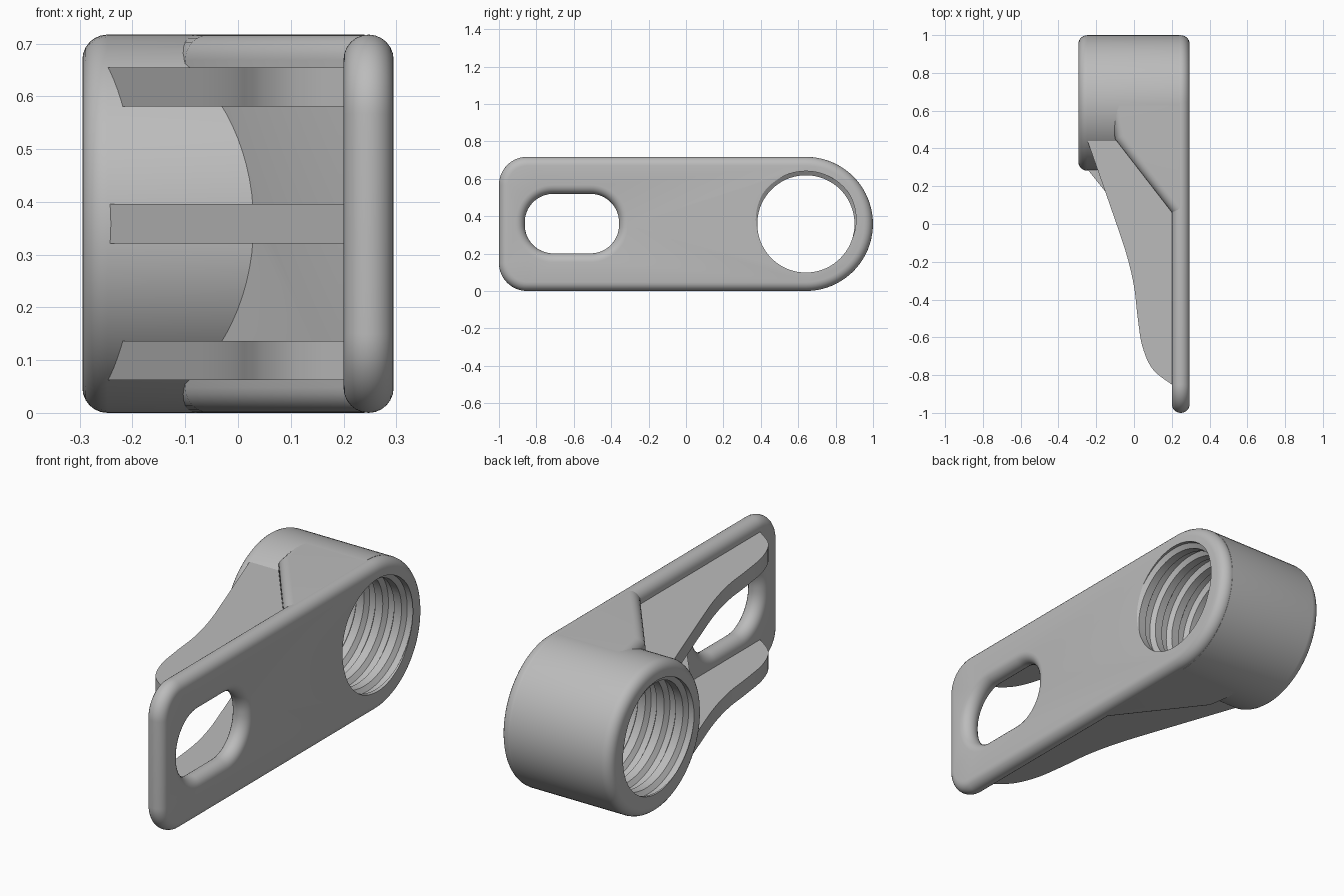
import bpy, bmesh
from math import sin, cos, pi, radians, floor

cube = bpy.data.objects.get("Cube")
if cube:
    bpy.data.objects.remove(cube, do_unlink=True)

H, R = 0.717, 0.3585            # height of the part, radius of the boss
BY, BORE = 0.641, 0.26          # boss centre, bore radius
XL, XR, F = 0.295, 0.2475, 0.0475   # outer x, plate mid-plane, edge round

grey = bpy.data.materials.new("plain_grey")
grey.use_nodes = True
COLOUR = (0.5, 0.5, 0.5, 1)
grey.diffuse_color = COLOUR
grey.node_tree.nodes["Principled BSDF"].inputs["Base Color"].default_value = COLOUR


def make_object(name, bm):
    bmesh.ops.recalc_face_normals(bm, faces=bm.faces)
    mesh = bpy.data.meshes.new(name)
    bm.to_mesh(mesh)
    bm.free()
    mesh.materials.append(grey)
    obj = bpy.data.objects.new(name, mesh)
    bpy.context.collection.objects.link(obj)
    return obj


def outline(corners, inset, steps=20):
    """Rounded outline from four (y, z, radius) corners, anticlockwise."""
    pts = []
    for q, (y, z, r) in enumerate(corners):
        for i in range(steps + 1):
            a = (q + i / steps) * pi / 2
            pts.append((y + (r - inset) * cos(a), z + (r - inset) * sin(a)))
    return pts


def slab(name, sections, outer, hole=None):
    """Stack outlines along x; each section is (x, inset)."""
    bm = bmesh.new()
    for corners, sign in ((outer, 1), (hole, -1)):
        if not corners:
            continue
        rings = [[bm.verts.new((x, y, z)) for y, z in outline(corners, sign * d)]
                 for x, d in sections]
        for a, b in zip(rings, rings[1:]):
            for i in range(len(a)):
                j = (i + 1) % len(a)
                bm.faces.new((a[i], a[j], b[j], b[i]))
    bmesh.ops.remove_doubles(bm, verts=bm.verts, dist=1e-5)
    for x in (sections[0][0], sections[-1][0]):
        rim = [e for e in bm.edges if e.is_boundary
               and all(abs(v.co.x - x) < 1e-5 for v in e.verts)]
        bmesh.ops.triangle_fill(bm, use_beauty=True, edges=rim)
    return make_object(name, bm)


def prism(name, points, z0, z1, bevel_count=0):
    """Extrude an xy profile in z; round the rims of its first few sides."""
    bm = bmesh.new()
    low = [bm.verts.new((x, y, z0)) for x, y in points]
    high = [bm.verts.new((x, y, z1)) for x, y in points]
    bm.faces.new(low)
    bm.faces.new(high)
    n = len(points)
    for i in range(n):
        j = (i + 1) % n
        bm.faces.new((low[i], low[j], high[j], high[i]))
    bmesh.ops.recalc_face_normals(bm, faces=bm.faces)
    rims = [bm.edges.get((ring[i], ring[i + 1]))
            for ring in (low, high) for i in range(bevel_count)]
    if rims:
        bmesh.ops.bevel(bm, geom=rims, offset=F, segments=6, profile=0.5,
                        affect='EDGES', clamp_overlap=False)
    return make_object(name, bm)


def thread_cutter():
    """Helical trapezoid thread, trimmed flat at both ends."""
    bm = bmesh.new()
    pitch, depth, n, turns = 0.1, 0.022, 72, 10
    shape = [(0.0, 0), (0.4, 0), (0.55, depth), (0.85, depth)]
    lines = []
    for u, d in shape:
        line = []
        for i in range(n * turns + 1):
            a = 2 * pi * i / n
            x = (i / n + u - turns / 2) * pitch
            line.append(bm.verts.new((x, BY + (BORE + d) * cos(a),
                                      R + (BORE + d) * sin(a))))
        lines.append(line)
    lines.append(lines[0][n:])      # the next turn closes the strip
    for a, b in zip(lines, lines[1:]):
        for i in range(min(len(a), len(b)) - 1):
            bm.faces.new((a[i], a[i + 1], b[i + 1], b[i]))
    for x, side in ((-0.34, -1), (0.34, 1)):
        bmesh.ops.bisect_plane(bm, geom=bm.verts[:] + bm.edges[:] + bm.faces[:],
                               plane_co=(x, 0, 0), plane_no=(side, 0, 0),
                               clear_outer=True)
        rim = [e for e in bm.edges if e.is_boundary
               and all(abs(v.co.x - x) < 1e-4 for v in e.verts)]
        bmesh.ops.triangle_fill(bm, use_beauty=True, edges=rim)
    obj = make_object("thread_cutter", bm)
    obj.hide_render = True
    obj.hide_set(True)
    return obj


# Plate with a fully rounded rim and an oblong slot
arc = [radians(t) for t in range(-90, 91, 15)]
round_rim = [(XR + F * sin(t), F * (1 - cos(t))) for t in arc]
back = (BY, R, R)
plate = slab("mounting_plate", round_rim,
             [back, (-0.85, H - 0.15, 0.15), (-0.85, 0.15, 0.15), back],
             [(-0.51, 0.367, 0.152), (-0.71, 0.367, 0.152),
              (-0.71, 0.353, 0.152), (-0.51, 0.353, 0.152)])

# Round boss
boss_rim = [(-XL + F + F * sin(t), F * (1 - cos(t))) for t in arc if t <= 0.01]
boss = slab("threaded_boss", boss_rim + [(0.24, 0)], [back] * 4)

# Sloped web joining the boss to the plate
web = prism("sloped_web", [(XR, 0.0), (0.19, 0.075), (-0.1, 0.45), (-0.13, BY),
                           (XR, BY)], 0.0005, H - 0.0005, 3)

# Threaded bore through everything around it
cutter = thread_cutter()
for part in (plate, boss, web):
    mod = part.modifiers.new("bore", 'BOOLEAN')
    mod.object = cutter
    mod.operation = 'DIFFERENCE'
    mod.solver = 'EXACT'
    bpy.context.view_layer.objects.active = part
    part.select_set(True)
    bpy.ops.object.modifier_apply(modifier=mod.name)


# Smooth curve through the rib edge
def smooth_path(pts, steps=6):
    p = [pts[0]] + pts + [pts[-1]]
    out = []
    for a, b, c, d in zip(p, p[1:], p[2:], p[3:]):
        for k in range(steps):
            t = k / steps
            out.append(tuple(0.5 * (2 * b[i] + (c[i] - a[i]) * t
                       + (2 * a[i] - 5 * b[i] + 4 * c[i] - d[i]) * t * t
                       + (3 * b[i] - a[i] - 3 * c[i] + d[i]) * t ** 3)
                       for i in (0, 1)))
    return out + [pts[-1]]


edge = smooth_path([(0.2, -0.85), (0.1, -0.77), (0.045, -0.65), (0.02, -0.5),
                    (0.0, -0.33), (-0.04, -0.16), (-0.11, 0.05), (-0.25, 0.45)])
THICK = 0.074
ribs = [prism(name, edge + [(0.22, 0.45), (0.22, -0.85)], z, z + THICK)
        for name, z in (("lower_rib", 0.062), ("upper_rib", H - 0.062 - THICK))]
ribs.append(prism("middle_rib", [(0.21, -0.28), (-0.247, 0.29), (-0.247, 0.33),
                                 (0.21, 0.33)], R - THICK / 2, R + THICK / 2))

# Smooth shading with sharp edges kept
for part in [plate, boss, web] + ribs:
    bpy.ops.object.select_all(action='DESELECT')
    part.select_set(True)
    bpy.context.view_layer.objects.active = part
    bpy.ops.object.shade_smooth_by_angle(angle=radians(30))
